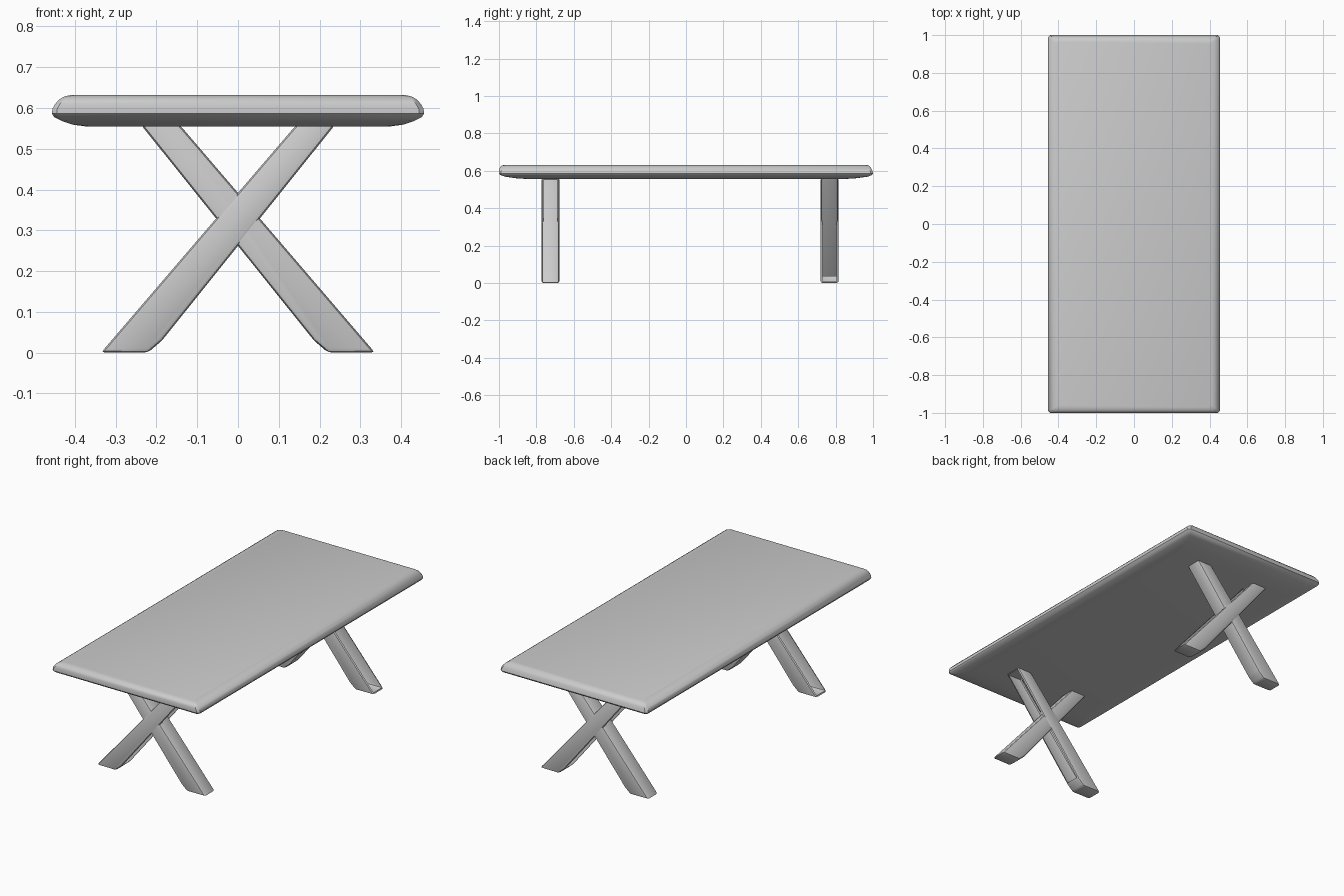
import bpy, bmesh

if "Cube" in bpy.data.objects:
    bpy.data.objects.remove(bpy.data.objects["Cube"])

def finish(bm, name, angle):
    bmesh.ops.recalc_face_normals(bm, faces=bm.faces)
    me = bpy.data.meshes.new(name)
    bm.to_mesh(me)
    bm.free()
    ob = bpy.data.objects.new(name, me)
    bpy.context.collection.objects.link(ob)
    bpy.ops.object.select_all(action='DESELECT')
    ob.select_set(True)
    bpy.context.view_layer.objects.active = ob
    bpy.ops.object.shade_smooth_by_angle(angle=angle)
    return ob

def tabletop():
    # stacked rings: z, half width in x, front y, back y
    rings = [(.555, .375, -.82, .82), (.559, .405, -.90, .90), (.568, .432, -.965, .97),
             (.577, .450, -.992, .993), (.586, .456, -1.0, 1.0), (.598, .455, -1.0, .997),
             (.610, .448, -.998, .992), (.621, .438, -.993, .985), (.628, .426, -.985, .977),
             (.632, .408, -.970, .964)]
    c = .012                                    # clipped corner
    bm = bmesh.new()
    loops = []
    for z, x, f, b in rings:
        pts = [(-x + c, f), (x - c, f), (x, f + c), (x, b - c),
               (x - c, b), (-x + c, b), (-x, b - c), (-x, f + c)]
        loops.append([bm.verts.new((px, py, z)) for px, py in pts])
    for lo, hi in zip(loops, loops[1:]):
        for i in range(8):
            j = (i + 1) % 8
            bm.faces.new((lo[i], lo[j], hi[j], hi[i]))
    bm.faces.new(loops[0][::-1])
    bm.faces.new(loops[-1])
    finish(bm, "tabletop", .6)

def leg_bar(name, side, y, depth, hollow):
    # slanted bar, foot at -x (side=1) or +x (side=-1), with chamfered edges
    prof = [(-.336, 0), (-.221, 0), (-.186, .03), (.239, .56), (.144, .56)]
    bm = bmesh.new()
    vs = [bm.verts.new((side * x, y - depth / 2, z)) for x, z in prof]
    face = bm.faces.new(vs)
    out = bmesh.ops.extrude_face_region(bm, geom=[face])['geom']
    bmesh.ops.translate(bm, verts=[v for v in out if isinstance(v, bmesh.types.BMVert)],
                        vec=(0, depth, 0))
    bmesh.ops.recalc_face_normals(bm, faces=bm.faces)
    bmesh.ops.bevel(bm, geom=bm.edges[:], offset=.011, segments=2, profile=.5,
                    affect='EDGES', clamp_overlap=True)
    ob_faces = []
    if hollow:
        # open the two long narrow sides
        bm.normal_update()
        ob_faces = [f for f in bm.faces if abs(f.normal.y) < .01
                    and f.calc_area() > .03]
    ob_mats = len(ob_faces)
    bmesh.ops.recalc_face_normals(bm, faces=bm.faces)
    if ob_mats:
        bmesh.ops.delete(bm, geom=ob_faces, context='FACES')
    finish(bm, name, .6)

tabletop()
# each crossed pair: one open-sided bar and one closed bar running through it
for end, y, s in (("front", -.7245, 1), ("back", .7675, -1)):
    leg_bar(end + "_leg_open_bar", s, y, .097, True)
    leg_bar(end + "_leg_closed_bar", -s, y, .091, False)
